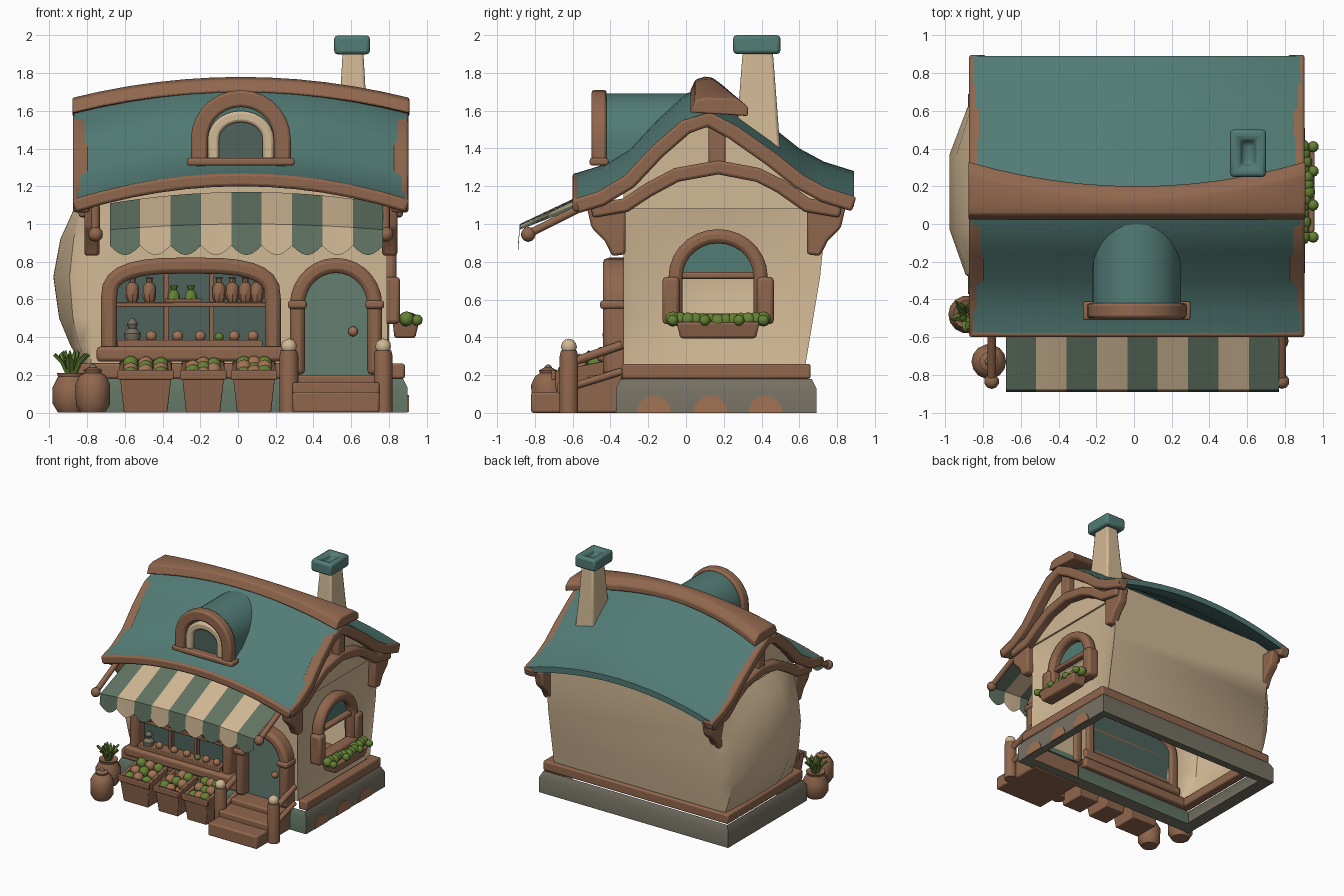
import bpy, bmesh, math, random
from mathutils import Vector

if "Cube" in bpy.data.objects:
    bpy.data.objects.remove(bpy.data.objects["Cube"])
random.seed(4)
pi, CX = math.pi, 0.015

def material(name, c):
    m = bpy.data.materials.new(name)
    m.diffuse_color = (*c, 1)
    m.use_nodes = True
    m.node_tree.nodes["Principled BSDF"].inputs["Base Color"].default_value = m.diffuse_color
    return m
TEAL = material("roof teal", (.085, .20, .18))
CREAM = material("cream plaster", (.64, .48, .30))
WOOD = material("brown wood", (.28, .135, .075))
SAGE = material("sage stripe", (.12, .175, .125))
DOOR = material("door green", (.13, .21, .165))
GLASS = material("dark glass", (.075, .125, .105))
STONE = material("grey stone", (.18, .165, .125))
LEAF = material("leaf green", (.13, .22, .035))
CLAY = material("clay", (.36, .17, .09))

# ---- helpers
def mesh(name, verts, faces, mats, bevel=0, fix=True, rule=None):
    me = bpy.data.meshes.new(name)
    me.from_pydata([tuple(v) for v in verts], [], faces)
    for m in (mats if isinstance(mats, list) else [mats]):
        me.materials.append(m)
    if fix:
        bm = bmesh.new(); bm.from_mesh(me)
        bmesh.ops.recalc_face_normals(bm, faces=bm.faces)
        bm.to_mesh(me); bm.free()
    if rule:
        for p in me.polygons:
            p.material_index = rule(p)
    ob = bpy.data.objects.new(name, me)
    bpy.context.collection.objects.link(ob)
    if bevel:
        b = ob.modifiers.new("bevel", 'BEVEL')
        b.width, b.segments, b.limit_method = bevel, 2, 'ANGLE'
    return ob

def loft(name, rings, mat, caps=True, **kw):
    n = len(rings[0])
    f = [(i*n+j, i*n+(j+1) % n, (i+1)*n+(j+1) % n, (i+1)*n+j) for i in range(len(rings)-1) for j in range(n)]
    if caps:
        f += [tuple(range(n)), tuple(range((len(rings)-1)*n, len(rings)*n))]
    return mesh(name, [v for r in rings for v in r], f, mat, **kw)

def rect(x0, x1, y0, y1, z, i=0):
    return [(x0+i, y0+i, z), (x1-i, y0+i, z), (x1-i, y1-i, z), (x0+i, y1-i, z)]

def box(name, x0, x1, y0, y1, z0, z1, mat, bevel=.012):
    return loft(name, [rect(x0, x1, y0, y1, z0), rect(x0, x1, y0, y1, z1)], mat, bevel=bevel)

def lathe(name, prof, x, y, mat, n=14, **kw):
    return loft(name, [[(x+r*math.cos(2*pi*k/n), y+r*math.sin(2*pi*k/n), z) for k in range(n)] for r, z in prof], mat, **kw)

def tube(name, p0, p1, r, mat, n=10):
    p0, p1 = Vector(p0), Vector(p1)
    q = (p1-p0).to_track_quat('Z', 'Y')
    loft(name, [[p + q @ Vector((r*math.cos(2*pi*k/n), r*math.sin(2*pi*k/n), 0)) for k in range(n)] for p in (p0, p1)], mat)

def at(plane, a, b, d):          # plane 'x': (y,z) outline, plane 'y': (x,z) outline
    return (d, a, b) if plane == 'x' else (a, d, b)

def strip(name, path, t, plane, d0, d1, mat, bevel=.015):
    rings = []
    for i, p in enumerate(path):
        a, b = Vector(path[max(i-1, 0)]), Vector(path[min(i+1, len(path)-1)])
        d = (b-a).normalized()
        nrm = Vector((-d.y, d.x))*t/2
        u, v = Vector(p)+nrm, Vector(p)-nrm
        rings.append([at(plane, *u, d0), at(plane, *u, d1), at(plane, *v, d1), at(plane, *v, d0)])
    return loft(name, rings, mat, bevel=bevel)

def plate(name, pts, plane, d0, d1, mat, bevel=0):
    return loft(name, [[at(plane, a, b, d) for a, b in pts] for d in (d0, d1)], mat, bevel=bevel)

def arch(c, hw, z0, zs, rise, p=2, n=14):
    pts = [(c-hw, z0)]
    for k in range(n+1):
        a = pi*k/n
        co, si = -math.cos(a), max(math.sin(a), 0)
        pts.append((c+hw*math.copysign(abs(co)**(2/p), co), zs+rise*si**(2/p)))
    return pts+[(c+hw, z0)]

def blobs(name, items, mat):
    bm = bmesh.new()
    for x, y, z, r in items:
        new = bmesh.ops.create_icosphere(bm, subdivisions=2, radius=r)
        bmesh.ops.translate(bm, verts=new["verts"], vec=(x, y, z))
    me = bpy.data.meshes.new(name); bm.to_mesh(me); bm.free()
    me.materials.append(mat)
    bpy.context.collection.objects.link(bpy.data.objects.new(name, me))

# ---- stone base (hollow) and sill beams
loft("stone_base", [rect(-.88, .90, -.37, .69, .02, .09), rect(-.88, .90, -.37, .69, 0), rect(-.88, .90, -.37, .69, .13),
     rect(-.88, .90, -.37, .69, .18, .025)], [STONE, SAGE], caps=False, rule=lambda p: 1 if p.normal.y < -.7 else 0)
for y in (-.17, .13, .42):
    plate("base_stone", [(y+.09*math.cos(a*pi/8), .002+.09*math.sin(a*pi/8)) for a in range(9)], 'x', .897, .906, CLAY)
for s in (-1, 1):
    box("side_sill_beam", CX+s*.83-.04, CX+s*.83+.04, -.34, .66, .18, .26, WOOD)
box("back_sill_beam", -.85, .88, .58, .66, .18, .26, WOOD)
box("front_sill_beam", -.85, .25, -.36, -.30, .18, .26, WOOD)

# ---- plaster walls: one open ring per height, left side bulges, right side dents
zs = [.24, .35, .5, .72, .92, 1.08, 1.2]
fx, sy = [-.78, -.62, .12, .36, .68], [-.33, -.27, -.03, .17, .37, .62]
rings = []
for z in zs:
    yb = .63+.1*min((z-.24)/.6, 1)
    w = math.sin(pi*min((z-.2)/1.0, 1))**.8 if z < 1.19 else 0
    b = lambda y: w*(1-abs((y-.17)/.52)**5)
    rings.append([(x, -.33, z) for x in fx] + [(.80-.06*max(b(y), 0), y, z) for y in sy] + [(.80, yb, z)]
                 + [(-.78, yb, z)] + [(-.78-.2*max(b(y), 0), y, z) for y in sy[:0:-1]])
n = len(rings[0])
holes = {(1, 1), (2, 1), (2, 7), (2, 8)}       # shop window and side window openings
mesh("walls", [v for r in rings for v in r], [(i*n+j, i*n+(j+1) % n, (i+1)*n+(j+1) % n, (i+1)*n+j)
     for i in range(len(zs)-1) for j in range(n) if (i, j) not in holes], CREAM, fix=False)

# ---- swaybacked roof
prof = [(-.58, 1.27), (-.45, 1.31), (-.3, 1.40), (-.15, 1.56), (0, 1.69), (.12, 1.73), (.25, 1.66), (.45, 1.52), (.6, 1.40), (.73, 1.33), (.89, 1.28)]
drop = lambda x: .14*((x-CX)/.89)**2
xs = [CX-.885+1.77*i/12 for i in range(13)]
loft("roof", [[(x, y, z-drop(x)) for y, z in prof]+[(x, y, z-.05-drop(x)) for y, z in prof[::-1]] for x in xs], TEAL)
caps = []
for x in xs:
    u, z = ((x-CX)/.885)**2, 1.78-.8*drop(x)
    y1 = .2+.13*u
    caps.append([(x*1.01, .02, z-.08), (x*1.01, .05, z-.015), (x*1.01, .1, z), (x*1.01, y1-.06, z-.005), (x*1.01, y1, z-.05), (x*1.01, y1, z-.1)])
loft("ridge_cap", caps, WOOD, bevel=.01)
strip("front_eave_trim", [(x, 1.235-drop(x)) for x in xs], .07, 'y', -.60, -.53, WOOD)

# ---- gable ends: wall, barge board, tie arch, king post, corbels
tie = [(-.5, 1.07), (-.32, 1.10), (-.2, 1.18), (-.05, 1.26), (.17, 1.30), (.38, 1.26), (.5, 1.2), (.64, 1.10), (.82, 1.07)]
corbel = [(-.53, 1.11), (-.32, 1.12), (-.32, .84), (-.39, .83), (-.43, .91), (-.5, .98)]
for s in (-1, 1):
    X = lambda v: CX+s*v
    gable = [(y, z-.16) for y, z in prof[2:-1]]
    plate("gable_wall", [(-.32, 1.08)]+gable+[(.72, 1.08)], 'x', X(.77), X(.785), CREAM)
    strip("barge_board", [(y, z-.175) for y, z in prof], .08, 'x', X(.80), X(.89), WOOD)
    strip("tie_arch", tie, .075, 'x', X(.77), X(.86), WOOD)
    box("king_post", min(X(.78), X(.85)), max(X(.78), X(.85)), .12, .21, 1.3, 1.55, WOOD)
    for m in (0, 1):
        plate("corbel", [(.32-a if m else a, b) for a, b in corbel], 'x', X(.75), X(.83), WOOD, .015)
    # awning arm
    tube("awning_arm", (X(.77), -.55, 1.09), (X(.77), -.83, .95), .022, WOOD)
    blobs("awning_arm_knob", [(X(.77), -.835, .945, .04)], WOOD)

# ---- striped awning with scalloped valance (single sheet)
N = 9*6
av, af = [], []
for i in range(N+1):
    x = -.68+1.45*i/N
    d = .06*((x-.045)/.72)**2
    av += [(x, -.52, 1.17-d), (x, -.88, 1.0-d*.5), (x, -.89, .885-.05*math.sin(pi*(i % 6)/6))]
for i in range(N):
    a = 3*i
    af += [(a, a+1, a+4, a+3), (a+1, a+2, a+5, a+4)]
mesh("awning", av, af, [SAGE, CREAM], fix=False, rule=lambda p: (p.index//2//6) % 2)

# ---- chimney
loft("chimney", [rect(.52, .70, .26, .50, 1.38), rect(.54, .68, .28, .48, 1.65), rect(.555, .665, .30, .46, 1.91)], CREAM, bevel=.015)
loft("chimney_cap", [rect(.51, .70, .25, .50, 1.90), rect(.51, .70, .25, .50, 2.0), rect(.51, .70, .25, .50, 2.0, .05), rect(.51, .70, .25, .50, 1.95, .07)], TEAL, bevel=.018)

# ---- dormer
plate("dormer_body", arch(CX, .235, 1.3, 1.45, .24), 'y', -.44, .03, TEAL)
strip("dormer_frame", arch(CX, .22, 1.33, 1.45, .215), .09, 'y', -.50, -.42, WOOD)
strip("dormer_inner_frame", arch(CX, .145, 1.34, 1.45, .12), .06, 'y', -.48, -.42, CREAM)
plate("dormer_glass", arch(CX, .13, 1.34, 1.45, .11), 'y', -.45, -.442, GLASS)
box("dormer_sill", -.27, .30, -.51, -.41, 1.31, 1.35, WOOD)

# ---- shop window with shelves and goods
plate("shop_glass", arch(-.25, .43, .3, .6, .17, 3), 'y', -.338, -.330, GLASS)
strip("shop_window_frame", arch(-.25, .435, .3, .6, .18, 3), .085, 'y', -.43, -.31, WOOD, .025)
box("shop_sill", -.75, .25, -.47, -.31, .27, .35, WOOD, .02)
box("shop_shelf", -.66, .16, -.41, -.33, .56, .585, WOOD, .005)
box("shop_lower_shelf", -.64, .13, -.44, -.33, .345, .385, WOOD, .005)
for x in (-.38, -.14):
    box("shop_mullion", x-.014, x+.014, -.375, -.335, .34, .76, WOOD, .004)
for x in (-.56, -.47, -.10, -.03, .04, .10):
    lathe("shelf_jar", [(.025, .585), (.036, .61), (.034, .67), (.016, .69), (.016, .71), (.022, .715)], x, -.39, WOOD, n=8)
for x in (-.34, -.25):
    lathe("shelf_green_pot", [(.034, .60), (.03, .63), (.014, .65), (.022, .675)], x, -.39, LEAF, n=8)
box("shelf_tray", -.385, -.19, -.41, -.35, .585, .605, WOOD, .003)
lathe("stone_figurine", [(.04, .385), (.045, .42), (.02, .445), (.03, .47), (.01, .5)], -.56, -.4, STONE, n=10)
blobs("shelf_buns", [(x, -.40, .405, .03) for x in (-.46, -.32, -.20, -.02, .08)], CLAY)
blobs("shelf_greens", [(-.10, -.40, .40, .025)], LEAF)

# ---- door, frame, steps and railing
plate("door", arch(.52, .19, .2, .57, .18), 'y', -.36, -.335, DOOR)
strip("door_frame", arch(.52, .205, .2, .57, .21), .08, 'y', -.44, -.31, WOOD, .025)
for x in (.315, .725):
    box("door_frame_collar", x-.05, x+.05, -.455, -.31, .55, .595, WOOD, .015)
blobs("door_knob", [(.61, -.375, .43, .027)], CLAY)
for i, (y, z) in enumerate([(-.82, .11), (-.68, .16), (-.52, .20)]):
    box("step", .29, .75, y, -.34, (0, .08, .13)[i], z, WOOD)
for x in (.27, .77):
    lathe("stair_post", [(.05, 0), (.05, .30), (.043, .33)], x, -.62, WOOD)
    blobs("post_ball", [(x, -.62, .35, .043)], CREAM)
    tube("handrail", (x, -.60, .27), (x, -.34, .36), .024, WOOD)
    tube("lower_rail", (x, -.60, .14), (x, -.34, .22), .02, WOOD)

# ---- side window with flower box
strip("side_window_frame", arch(.17, .225, .47, .72, .215), .075, 'x', .75, .84, WOOD, .025)
plate("side_window_top_pane", arch(.17, .21, .72, .725, .18), 'x', .765, .773, TEAL)
box("side_window_bar", .76, .82, -.05, .39, .71, .745, WOOD)
box("side_window_sill", .76, .86, -.12, .46, .47, .525, WOOD, .02)
for y in (-.08, .42):
    box("side_window_post", .76, .86, y-.045, y+.045, .47, .72, WOOD, .02)
loft("flower_box", [rect(.83, .94, -.03, .37, .395), rect(.82, .96, -.05, .39, .48)], WOOD, bevel=.012)
blobs("flower_box_leaves", [(.905+random.uniform(-.02, .02), -.07+.04*i, .485+.012*abs(i-6)/6, .04) for i in range(13)], LEAF)
blobs("flower_box_tips", [(.95, y, .49, .03) for y in (-.07, .1, .28, .41)], LEAF)

# ---- produce crates
for i, (x0, x1) in enumerate([(-.63, -.35), (-.30, -.07), (-.03, .20)]):
    R = lambda z, zb, k: [(x0+k, -.70+k, z), (x1-k, -.70+k, z), (x1-k, -.43-k, zb), (x0+k, -.43-k, zb)]
    loft("crate", [R(0, 0, .025), R(.22, .27, 0), R(.22, .27, .025), R(.15, .2, .03)], WOOD, bevel=.006)
    box("crate_rim", x0-.008, x1+.008, -.712, -.69, .175, .225, WOOD, .006)
    spots = [(x0+.06+(x1-x0-.12)*a/2, -.64+.08*b, .2+.02*b+random.uniform(0, .02), .043) for a in range(3) for b in range(3)]
    blobs("crate_greens", spots[::2] if i != 1 else spots[::4], LEAF)
    blobs("crate_fruit", spots[1::2], CLAY)

# ---- clay jar and potted plant
lathe("clay_jar", [(.065, 0), (.09, .04), (.092, .15), (.07, .195), (.045, .21), (.05, .225), (.02, .24)], -.77, -.73, WOOD)
blobs("jar_knob", [(-.77, -.73, .235, .022)], STONE)
lathe("plant_pot", [(.07, 0), (.1, .05), (.1, .13), (.07, .19), (.075, .21), (.055, .2)], -.885, -.48, WOOD)
for k in range(11):
    a, lean = 2*pi*k/11, (.5 if k % 2 else 1.0)
    o, t = Vector((math.cos(a), math.sin(a), 0)), Vector((-math.sin(a), math.cos(a), 0))
    c = Vector((-.885, -.48, .19))
    pts = [(.01, 0, .012), (.05*lean, .08, .024), (.09*lean, .12+.03*(1-lean), .004)]
    loft("plant_leaf", [[c+o*r+t*w+Vector((0, 0, h)), c+o*(r+.01)+Vector((0, 0, h-.008)), c+o*r-t*w+Vector((0, 0, h)),
         c+o*(r-.006)+Vector((0, 0, h+.006))] for r, h, w in pts], LEAF)

# ---- smooth shading with sharp edges kept
bpy.ops.object.select_all(action='SELECT')
bpy.context.view_layer.objects.active = bpy.context.selected_objects[0]
bpy.ops.object.shade_smooth_by_angle(angle=math.radians(38))
